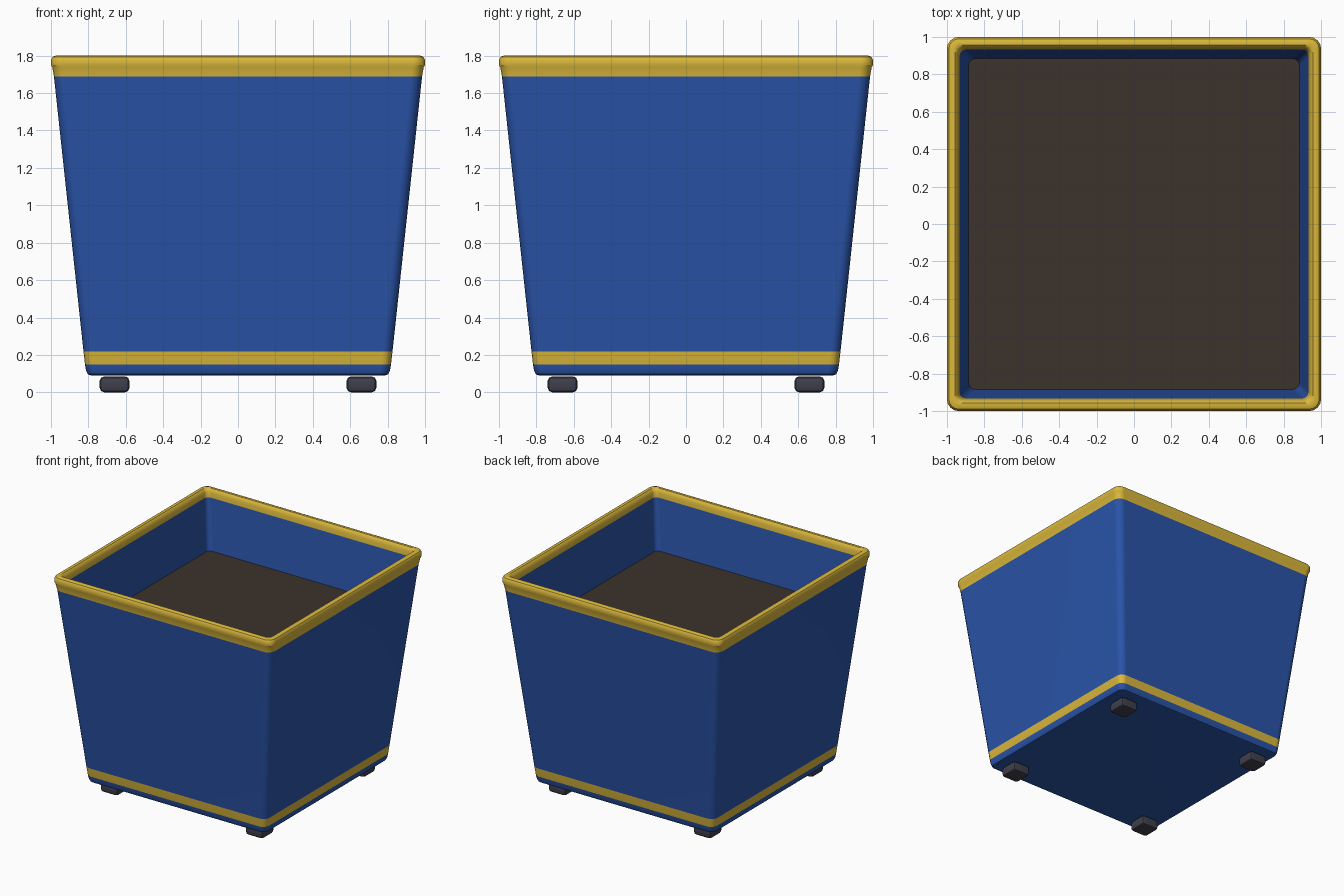
import bpy, bmesh, math

if "Cube" in bpy.data.objects:
    bpy.data.objects.remove(bpy.data.objects["Cube"])


def material(name, color):
    m = bpy.data.materials.new(name)
    m.diffuse_color = (*color, 1)
    m.use_nodes = True
    m.node_tree.nodes["Principled BSDF"].inputs["Base Color"].default_value = m.diffuse_color
    return m


BLUE = material("glazed_blue", (0.023, 0.089, 0.40))
GOLD = material("gold_trim", (0.71, 0.48, 0.045))
SOIL = material("dark_soil", (0.046, 0.032, 0.025))
RUBBER = material("dark_grey_feet", (0.051, 0.051, 0.074))


def finish(name, bm, mats, angle=35):
    bmesh.ops.recalc_face_normals(bm, faces=bm.faces)
    mesh = bpy.data.meshes.new(name)
    bm.to_mesh(mesh)
    bm.free()
    ob = bpy.data.objects.new(name, mesh)
    bpy.context.collection.objects.link(ob)
    for m in mats:
        mesh.materials.append(m)
    bpy.ops.object.select_all(action='DESELECT')
    bpy.context.view_layer.objects.active = ob
    ob.select_set(True)
    bpy.ops.object.shade_smooth_by_angle(angle=math.radians(angle))
    # Large walls stay evenly shaded, with the softness kept in the narrow faces
    weighted = ob.modifiers.new("even_walls", 'WEIGHTED_NORMAL')
    weighted.keep_sharp = True
    return ob


def rounded_square(bm, half, z, radius, steps=4):
    """Ring of vertices around a square with rounded corners."""
    ring = []
    for corner in range(4):
        mid = math.pi / 4 + corner * math.pi / 2
        cx = math.copysign(half - radius, math.cos(mid))
        cy = math.copysign(half - radius, math.sin(mid))
        for i in range(steps + 1):
            a = (corner + i / steps) * math.pi / 2
            ring.append(bm.verts.new((cx + radius * math.cos(a), cy + radius * math.sin(a), z)))
    return ring


def loft(bm, profile):
    rings = [rounded_square(bm, *p) for p in profile]
    for a, b in zip(rings, rings[1:]):
        n = len(a)
        for i in range(n):
            bm.faces.new((a[i], a[(i + 1) % n], b[(i + 1) % n], b[i]))
    return rings


# Tapered pot: (half width, height, corner radius), up the outside, over the lip, down inside
pot_profile = [
    (0.785, 0.09, 0.035), (0.803, 0.097, 0.045), (0.812, 0.115, 0.05),
    (0.818, 0.148, 0.052), (0.826, 0.218, 0.053), (0.984, 1.688, 0.06),
    (0.993, 1.738, 0.06), (1.0, 1.75, 0.062), (1.0, 1.778, 0.062),
    (0.99, 1.794, 0.055), (0.975, 1.80, 0.048), (0.957, 1.80, 0.04),
    (0.945, 1.79, 0.035), (0.938, 1.77, 0.035), (0.933, 1.735, 0.035),
    (0.884, 1.315, 0.04),
]
bm = bmesh.new()
rings = loft(bm, pot_profile)
bm.faces.new(rings[0])
# Gold bands are chosen by height
for f in bm.faces:
    z = f.calc_center_median().z
    f.material_index = 1 if z > 1.65 or 0.15 < z < 0.21 else 0
finish("planter_pot", bm, [BLUE, GOLD])

# Soil surface inside the pot
bm = bmesh.new()
bm.faces.new(rounded_square(bm, 0.886, 1.325, 0.04))
finish("soil", bm, [SOIL])

# Four small bevelled feet
for name, sx, sy in (("front_left", -1, -1), ("front_right", 1, -1),
                     ("back_left", -1, 1), ("back_right", 1, 1)):
    bm = bmesh.new()
    bmesh.ops.create_cube(bm, size=1)
    bmesh.ops.scale(bm, vec=(0.16, 0.16, 0.085), verts=bm.verts)
    bmesh.ops.bevel(bm, geom=bm.edges[:], offset=0.025, segments=2, profile=0.5, affect='EDGES')
    bmesh.ops.translate(bm, vec=(0.66 * sx, 0.66 * sy, 0.0425), verts=bm.verts)
    finish(name + "_foot", bm, [RUBBER])
